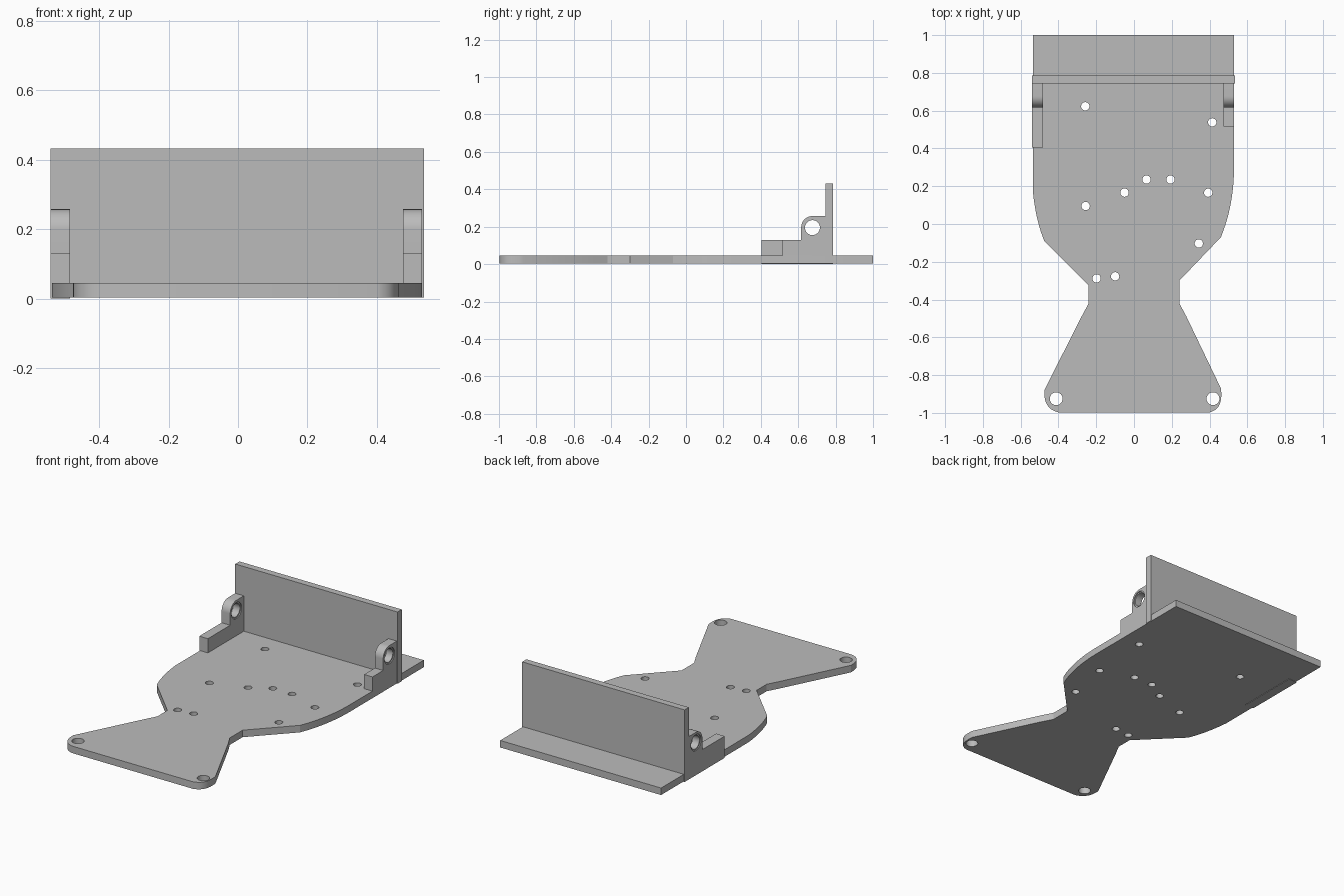
import bpy, math
from mathutils import Vector

cube = bpy.data.objects.get("Cube")
if cube:
    bpy.data.objects.remove(cube, do_unlink=True)

grey = bpy.data.materials.new("light grey")
grey.use_nodes = True
grey.diffuse_color = (0.5, 0.5, 0.5, 1)
grey.node_tree.nodes["Principled BSDF"].inputs["Base Color"].default_value = (0.5, 0.5, 0.5, 1)


def prism(name, outline, low, high, axis="z"):
    """Extrude an outline: (x, y) along z, or (y, z) along x."""
    n = len(outline)
    place = (lambda p, h: (p[0], p[1], h)) if axis == "z" else (lambda p, h: (h, p[0], p[1]))
    verts = [place(p, h) for h in (low, high) for p in outline]
    faces = [list(range(n))[::-1], list(range(n, 2 * n))]
    faces += [(i, (i + 1) % n, n + (i + 1) % n, n + i) for i in range(n)]
    mesh = bpy.data.meshes.new(name)
    mesh.from_pydata(verts, [], faces)
    mesh.materials.append(grey)
    obj = bpy.data.objects.new(name, mesh)
    bpy.context.collection.objects.link(obj)
    return obj


def box(name, x, y, z):
    return prism(name, [(x[0], y[0]), (x[1], y[0]), (x[1], y[1]), (x[0], y[1])], *z)


def arc(cx, cy, r, start, end, steps):
    angles = [math.radians(start + (end - start) * i / steps) for i in range(steps + 1)]
    return [(cx + r * math.cos(a), cy + r * math.sin(a)) for a in angles]


def circle(cx, cy, r):
    return arc(cx, cy, r, 0, 360, 32)[:-1]


def bend(a, b, c, steps=10):
    """Quadratic curve from a to c pulled toward b."""
    a, b, c = Vector(a), Vector(b), Vector(c)
    pts = [a.lerp(b, i / steps).lerp(b.lerp(c, i / steps), i / steps) for i in range(steps + 1)]
    return [tuple(p) for p in pts]


def cut(obj, cutter):
    mod = obj.modifiers.new("cut", "BOOLEAN")
    mod.operation = "DIFFERENCE"
    mod.solver = "EXACT"
    mod.object = cutter
    bpy.context.view_layer.objects.active = obj
    bpy.ops.object.modifier_apply(modifier=mod.name)
    bpy.data.objects.remove(cutter, do_unlink=True)


def smooth(obj):
    bpy.ops.object.select_all(action="DESELECT")
    obj.select_set(True)
    bpy.context.view_layer.objects.active = obj
    bpy.ops.object.shade_smooth_by_angle(angle=math.radians(20))


# Base plate: waisted outline with a flared tail
right_edge = bend((0.46, -0.07), (0.53, 0.1), (0.53, 0.31))
left_edge = bend((-0.535, 0.17), (-0.52, 0.02), (-0.475, -0.09))
waist = [(0.24, -0.42), (0.275, -0.485)]
tail = bend((0.46, -0.87), (0.475, -0.98), (0.4, -0.997))
outline = ([(-0.4, -0.997), (0.4, -0.997)] + tail[::-1][1:] + waist[::-1] + [(0.24, -0.3)]
           + right_edge + [(0.53, 1), (-0.535, 1)] + left_edge
           + [(-0.24, -0.325)] + [(-x, y) for x, y in waist]
           + bend((-0.475, -0.88), (-0.48, -0.98), (-0.4, -0.997))[:-1])
plate = prism("base_plate", outline, 0.003, 0.045)

# Screw holes and larger tail holes
screw_holes = [(-0.258, 0.623), (0.414, 0.538), (0.066, 0.235), (0.193, 0.235), (-0.05, 0.166),
               (0.393, 0.166), (-0.256, 0.095), (0.343, -0.103), (-0.198, -0.288), (-0.1, -0.277)]
holes = [(p, 0.022) for p in screw_holes] + [((-0.412, -0.925), 0.034), ((0.418, -0.925), 0.034)]
for (x, y), r in holes:
    cut(plate, prism("hole_cutter", circle(x, y, r), -0.1, 0.1))
smooth(plate)

# Upright wall
box("back_wall", (-0.54, 0.535), (0.745, 0.785), (0.003, 0.432))

# Side rails, each with a pierced lug in front of the wall
for side, x0, x1, front, base in (("right", -0.54, -0.483, 0.405, 0), ("left", 0.475, 0.53, 0.515, 0.003)):
    box(side + "_rail", (x0, x1), (front, 0.785), (base, 0.13))
    profile = [(0.75, 0.125), (0.75, 0.257)] + arc(0.676, 0.197, 0.06, 90, 180, 12) + [(0.616, 0.125)]
    lug = prism(side + "_lug", profile, x0, x1, "x")
    cut(lug, prism("bore_cutter", circle(0.676, 0.195, 0.04), x0 - 0.1, x1 + 0.1, "x"))
    for face in (x0, x1):
        cut(lug, prism("rim_cutter", circle(0.676, 0.195, 0.048), face - 0.006, face + 0.006, "x"))
    smooth(lug)
